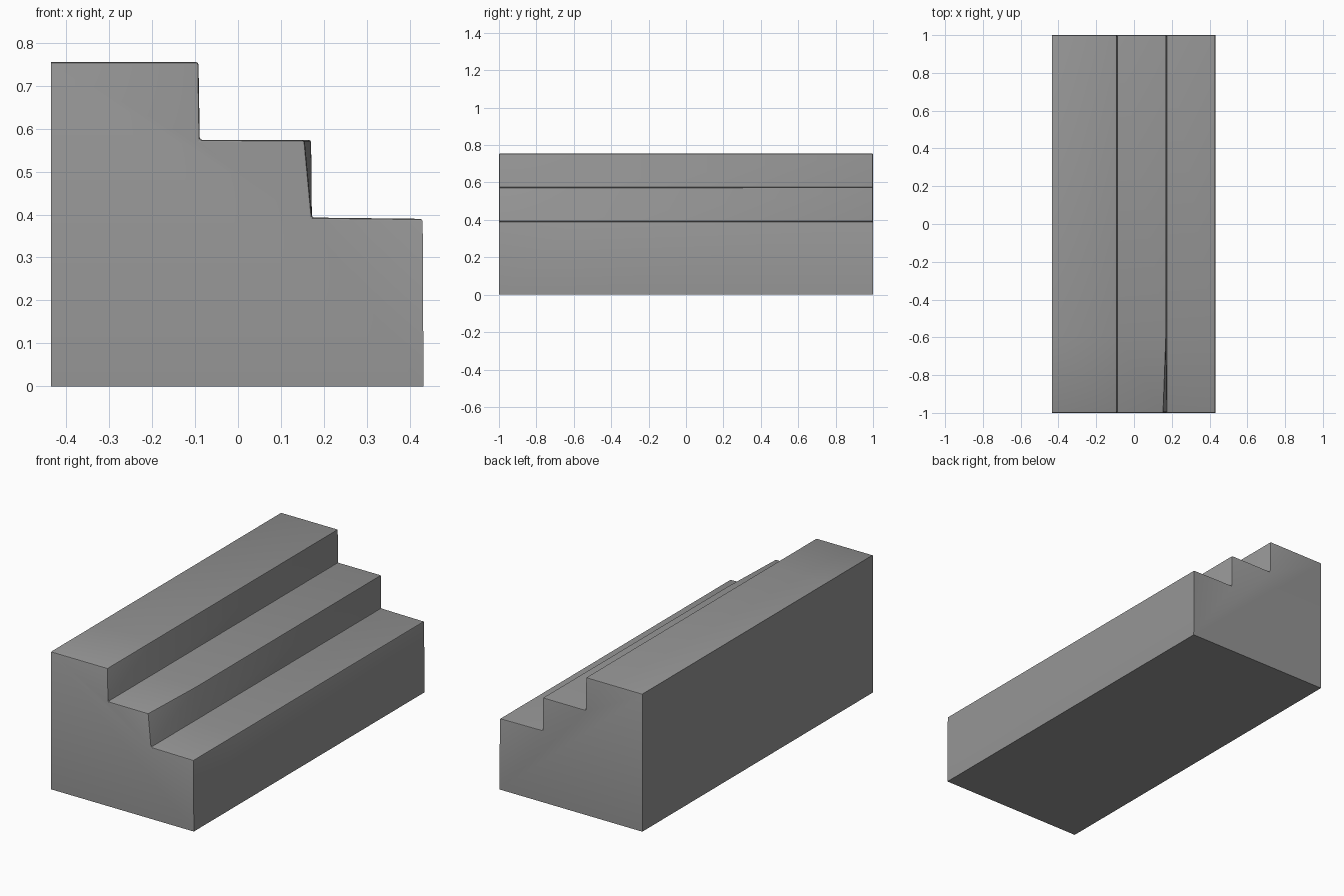
import bpy, bmesh, math

old = bpy.data.objects.get("Cube")
if old:
    bpy.data.objects.remove(old, do_unlink=True)

stone = bpy.data.materials.new("grey_stone")
stone.use_nodes = True
grey = (0.3, 0.3, 0.3, 1)
stone.diffuse_color = grey
bsdf = next(n for n in stone.node_tree.nodes if n.type == 'BSDF_PRINCIPLED')
bsdf.inputs["Base Color"].default_value = grey
bsdf.inputs["Roughness"].default_value = 0.9


def profile(nose_x, nose_z):
    """Stepped outline in x and z; the middle nosing can be worn back."""
    return [(-0.435, 0), (0.432, 0), (0.43, 0.39), (0.172, 0.393),
            (nose_x, nose_z), (-0.089, 0.574), (-0.092, 0.755), (-0.435, 0.755)]


# Stations along the block: worn front end, end of the wear, back end
stations = [(-1, profile(0.155, 0.573)),
            (-0.6, profile(0.17, 0.573)),
            (1, profile(0.17, 0.574))]

bm = bmesh.new()
rings = [[bm.verts.new((x, y, z)) for x, z in pts] for y, pts in stations]
count = len(rings[0])
for a, b in zip(rings, rings[1:]):
    for i in range(count):
        j = (i + 1) % count
        bm.faces.new((a[i], a[j], b[j], b[i]))
bm.faces.new(rings[0])
bm.faces.new(rings[-1])
bmesh.ops.recalc_face_normals(bm, faces=bm.faces)

# Soften the step edges and inner corners, leaving base and back crisp
soft = [e for e in bm.edges
        if e.calc_face_angle(0) > math.radians(30)
        and all(v.co.z > 0.01 for v in e.verts)
        and not all(v.co.x < -0.43 for v in e.verts)]
bmesh.ops.bevel(bm, geom=soft, offset=0.006, segments=2, profile=0.5,
                affect='EDGES', clamp_overlap=True)

mesh = bpy.data.meshes.new("stepped_block")
bm.to_mesh(mesh)
bm.free()
mesh.materials.append(stone)
steps = bpy.data.objects.new("stepped_block", mesh)
bpy.context.collection.objects.link(steps)

bpy.context.view_layer.objects.active = steps
steps.select_set(True)
bpy.ops.object.shade_smooth_by_angle(angle=math.radians(30))
